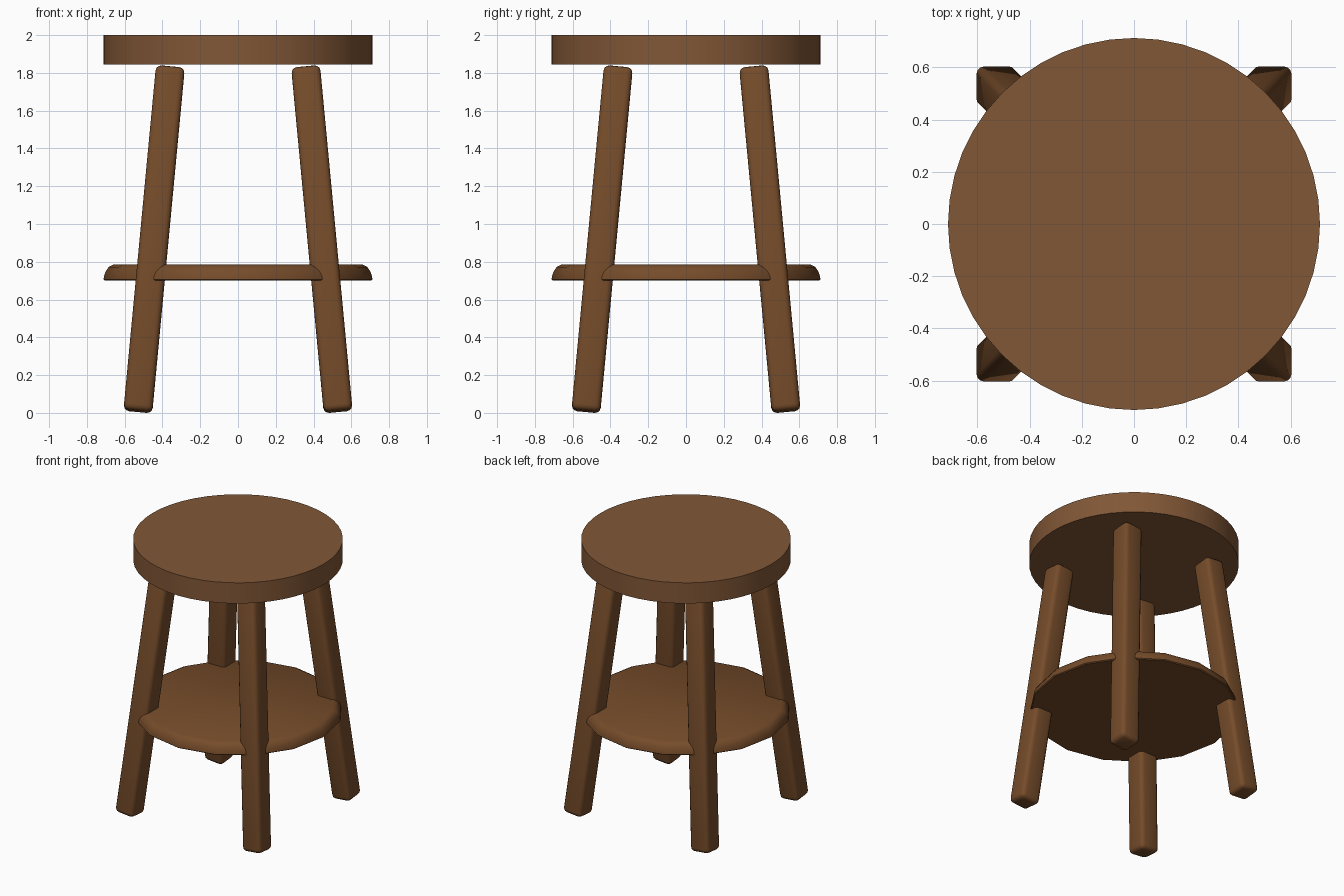
import bpy, bmesh, math
from mathutils import Vector, Matrix

if "Cube" in bpy.data.objects:
    bpy.data.objects.remove(bpy.data.objects["Cube"])


def material(name, rgb):
    m = bpy.data.materials.new(name)
    m.diffuse_color = (*rgb, 1.0)
    m.use_nodes = True
    m.node_tree.nodes["Principled BSDF"].inputs["Base Color"].default_value = m.diffuse_color
    return m


seat_wood = material("seat wood", (0.22, 0.095, 0.037))
frame_wood = material("frame wood", (0.18, 0.072, 0.023))


def finish(name, bm, mat, angle):
    bmesh.ops.recalc_face_normals(bm, faces=bm.faces)
    mesh = bpy.data.meshes.new(name)
    bm.to_mesh(mesh)
    bm.free()
    mesh.materials.append(mat)
    obj = bpy.data.objects.new(name, mesh)
    bpy.context.collection.objects.link(obj)
    bpy.ops.object.select_all(action='DESELECT')
    obj.select_set(True)
    bpy.context.view_layer.objects.active = obj
    bpy.ops.object.shade_smooth_by_angle(angle=math.radians(angle))
    return obj


def disc(name, profile, sides, mat, angle):
    """Round board: stacked rings of (radius, z), capped at both ends."""
    bm = bmesh.new()
    rings = [[bm.verts.new((r * math.cos(math.tau * i / sides),
                            r * math.sin(math.tau * i / sides), z))
              for i in range(sides)] for r, z in profile]
    for a, b in zip(rings, rings[1:]):
        for i in range(sides):
            j = (i + 1) % sides
            bm.faces.new((a[i], a[j], b[j], b[i]))
    bm.faces.new(rings[0])
    bm.faces.new(rings[-1])
    return finish(name, bm, mat, angle)


def leg(name, sx, sy):
    """Splayed square post with rounded edges."""
    foot = Vector((0.53 * sx, 0.53 * sy, 0.01))
    head = Vector((0.358 * sx, 0.358 * sy, 1.832))
    axis = head - foot
    bm = bmesh.new()
    bmesh.ops.create_cube(bm, size=1)
    bmesh.ops.scale(bm, vec=(0.153, 0.153, axis.length), verts=bm.verts)
    bmesh.ops.bevel(bm, geom=bm.edges[:], offset=0.03, segments=3,
                    profile=0.5, affect='EDGES')
    turn = Vector((0, 0, 1)).rotation_difference(axis).to_matrix().to_4x4()
    bm.transform(Matrix.Translation((foot + head) / 2) @ turn)
    # rest the foot exactly on the ground
    low = min(v.co.z for v in bm.verts)
    bmesh.ops.translate(bm, vec=(0, 0, -low), verts=bm.verts)
    return finish(name, bm, frame_wood, 40)


# Seat: plain thick disc with sharp rims
disc("seat", [(0.712, 1.845), (0.712, 2.0)], 48, seat_wood, 30)

# Shelf: low-sided disc with a rounded upper rim
disc("shelf", [(0.705, 0.70), (0.712, 0.706), (0.709, 0.725), (0.70, 0.75),
               (0.685, 0.772), (0.66, 0.785)], 16, frame_wood, 30)

# Four splayed legs
for side, sx in (("left", -1), ("right", 1)):
    for end, sy in (("front", -1), ("back", 1)):
        leg(f"{end}_{side}_leg", sx, sy)
